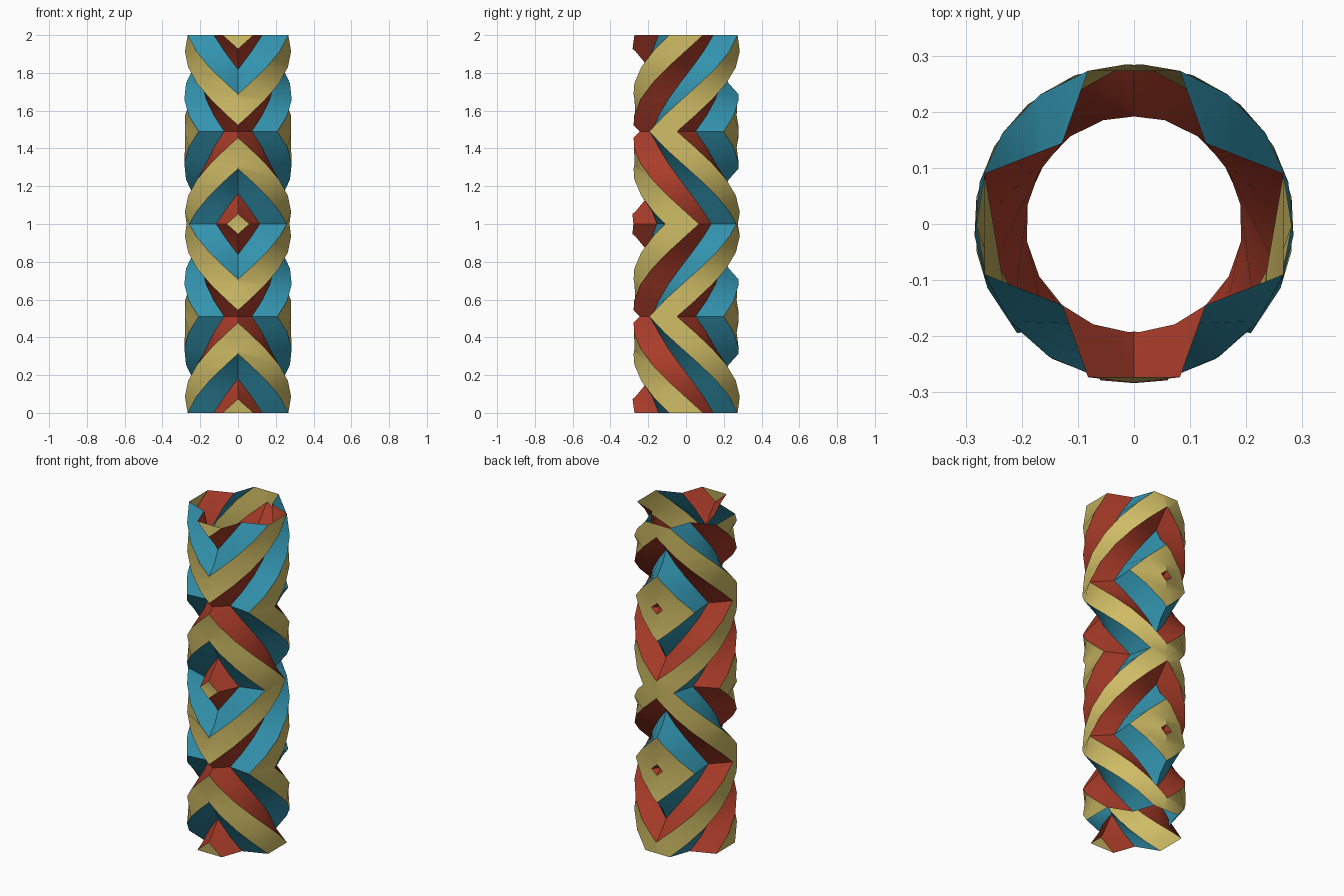
import bpy, bmesh, math

if "Cube" in bpy.data.objects:
    bpy.data.objects.remove(bpy.data.objects["Cube"])

TURN = 228.0      # degrees of twist per unit of height
KINK = 0.51       # distance from each open end to the first reversal
STEP = KINK / 6

def material(name, rgb):
    m = bpy.data.materials.new(name)
    m.diffuse_color = (*rgb, 1.0)
    m.use_nodes = True
    m.node_tree.nodes["Principled BSDF"].inputs["Base Color"].default_value = m.diffuse_color
    return m

mats = [material("gold", (0.62, 0.50, 0.13)),
        material("brick red", (0.40, 0.045, 0.022)),
        material("teal", (0.032, 0.29, 0.42))]

# Cross-shaped section, counter-clockwise: ridge start, ridge end, groove
right = [(-18.7, 0.281), (18.7, 0.281), (48.5, 0.193)]
back = [(73.3, 0.285), (106.7, 0.285), (131.5, 0.193)]
section = right + back + [(a + 180, r) for a, r in right + back]

# Twist levels for the upper half, then the lower half by reflection about z = 1
upper = [(2 - k * STEP, -k * STEP * TURN) for k in range(7)]
z0, low = upper[-1]
k = 1
while z0 - k * STEP > 1.001:
    upper.append((z0 - k * STEP, low + k * STEP * TURN))
    k += 1
upper.append((1.0, low + (z0 - 1.0) * TURN))
levels = [(2 - z, t) for z, t in upper[:-1]] + upper[::-1]

# Twisted open shell, one colour per strip
bm = bmesh.new()
rings = []
for z, t in levels:
    rings.append([bm.verts.new((r * math.cos(math.radians(a + t)),
                                r * math.sin(math.radians(a + t)), z))
                  for a, r in section])
n = len(section)
for lo, hi in zip(rings, rings[1:]):
    for i in range(n):
        j = (i + 1) % n
        f = bm.faces.new((lo[i], lo[j], hi[j], hi[i]))
        f.material_index = i % 3

# Keep the right half only
bmesh.ops.bisect_plane(bm, geom=bm.verts[:] + bm.edges[:] + bm.faces[:],
                       dist=1e-5, plane_co=(0, 0, 0), plane_no=(1, 0, 0),
                       clear_inner=True)
mesh = bpy.data.meshes.new("twisted_tube")
bm.to_mesh(mesh)
bm.free()
for m in mats:
    mesh.materials.append(m)
tube = bpy.data.objects.new("twisted_tube", mesh)
bpy.context.collection.objects.link(tube)
bpy.context.view_layer.objects.active = tube
tube.select_set(True)

# Mirror to the left half and keep the strip edges sharp
mod = tube.modifiers.new("mirror_x", 'MIRROR')
mod.use_axis = (True, False, False)
mod.merge_threshold = 0.0005
bpy.ops.object.modifier_apply(modifier=mod.name)
bpy.ops.object.shade_smooth_by_angle(angle=math.radians(30))
